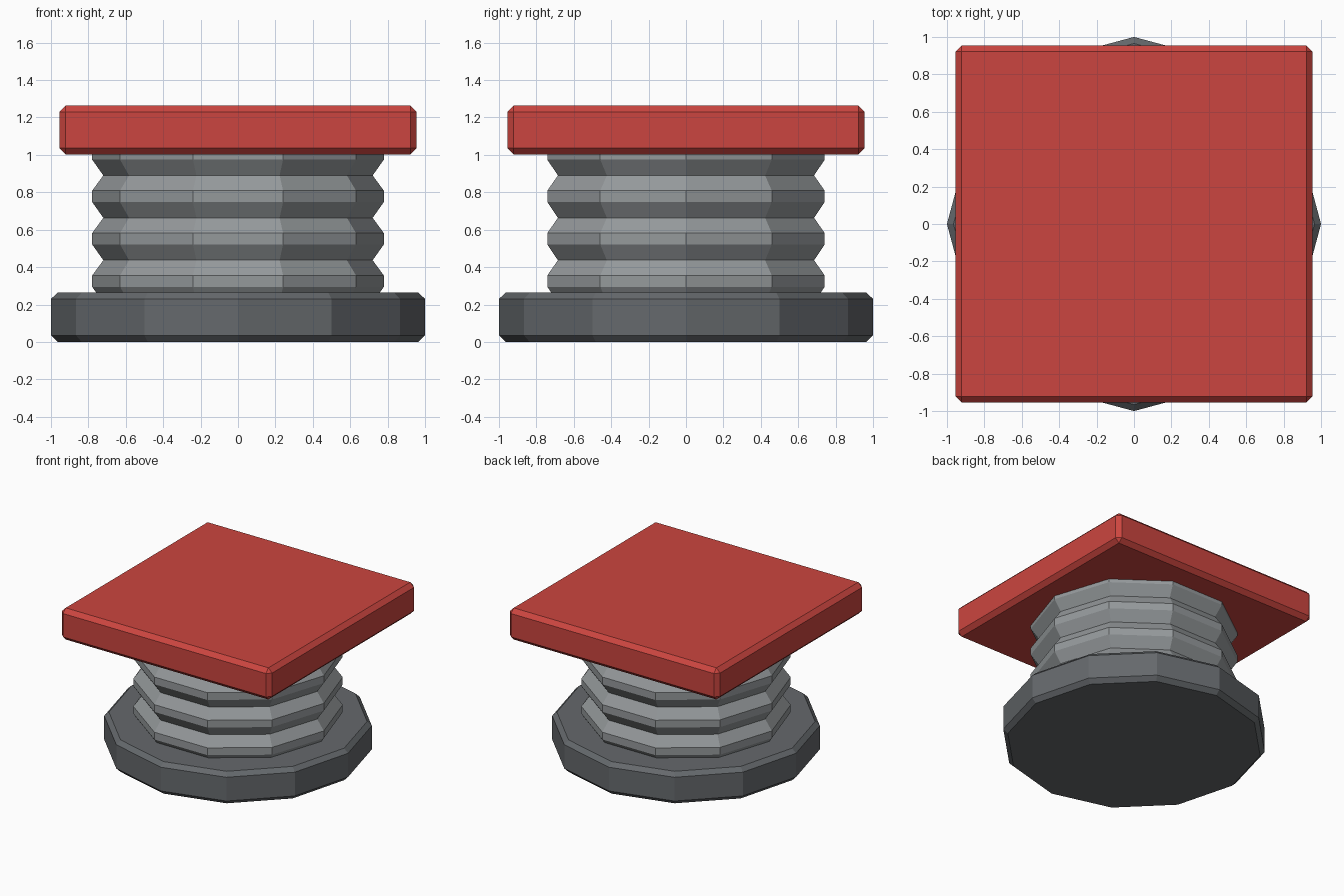
import bpy, bmesh
from math import cos, sin, tau

if "Cube" in bpy.data.objects:
    bpy.data.objects.remove(bpy.data.objects["Cube"])


def make_object(name, bm, color=None):
    bmesh.ops.recalc_face_normals(bm, faces=bm.faces)
    mesh = bpy.data.meshes.new(name)
    bm.to_mesh(mesh)
    bm.free()
    obj = bpy.data.objects.new(name, mesh)
    bpy.context.collection.objects.link(obj)
    if color:
        mat = bpy.data.materials.new(name + "_paint")
        mat.diffuse_color = (*color, 1)
        mat.use_nodes = True
        mat.node_tree.nodes["Principled BSDF"].inputs["Base Color"].default_value = mat.diffuse_color
        mesh.materials.append(mat)
    return obj


def lathe(name, profile, sides, color=None):
    """Closed faceted solid from (radius, z) rings, first corner on +x."""
    bm = bmesh.new()
    rings = [[bm.verts.new((r * cos(tau * i / sides), r * sin(tau * i / sides), z))
              for i in range(sides)] for r, z in profile]
    for low, high in zip(rings, rings[1:]):
        for i in range(sides):
            j = (i + 1) % sides
            bm.faces.new((low[i], low[j], high[j], high[i]))
    bm.faces.new(rings[0][::-1])
    bm.faces.new(rings[-1])
    return make_object(name, bm, color)


# Twelve-sided base disc with chamfered rims
lathe("base", [(0.965, 0), (1, 0.035), (1, 0.23), (0.965, 0.263)], 12, (0.13, 0.14, 0.15))

# Ten-sided bellows: repeated ridges between narrow grooves
profile = [(0.72, 0.21)]
for k in range(3):
    z = 0.21 + 0.2267 * k
    profile += [(0.78, z + 0.085), (0.78, z + 0.145), (0.72, z + 0.2267)]
profile += [(0.78, 0.975), (0.78, 1.03)]
lathe("bellows", profile, 10, (0.3, 0.32, 0.33))

# Square top plate, every edge chamfered
bm = bmesh.new()
bmesh.ops.create_cube(bm, size=1)
bmesh.ops.scale(bm, vec=(1.91, 1.91, 0.26), verts=bm.verts)
bmesh.ops.translate(bm, vec=(0, 0, 1.133), verts=bm.verts)
bmesh.ops.bevel(bm, geom=bm.edges[:], offset=0.034, segments=1, affect='EDGES')
make_object("top_plate", bm, (0.6, 0.06, 0.05))
